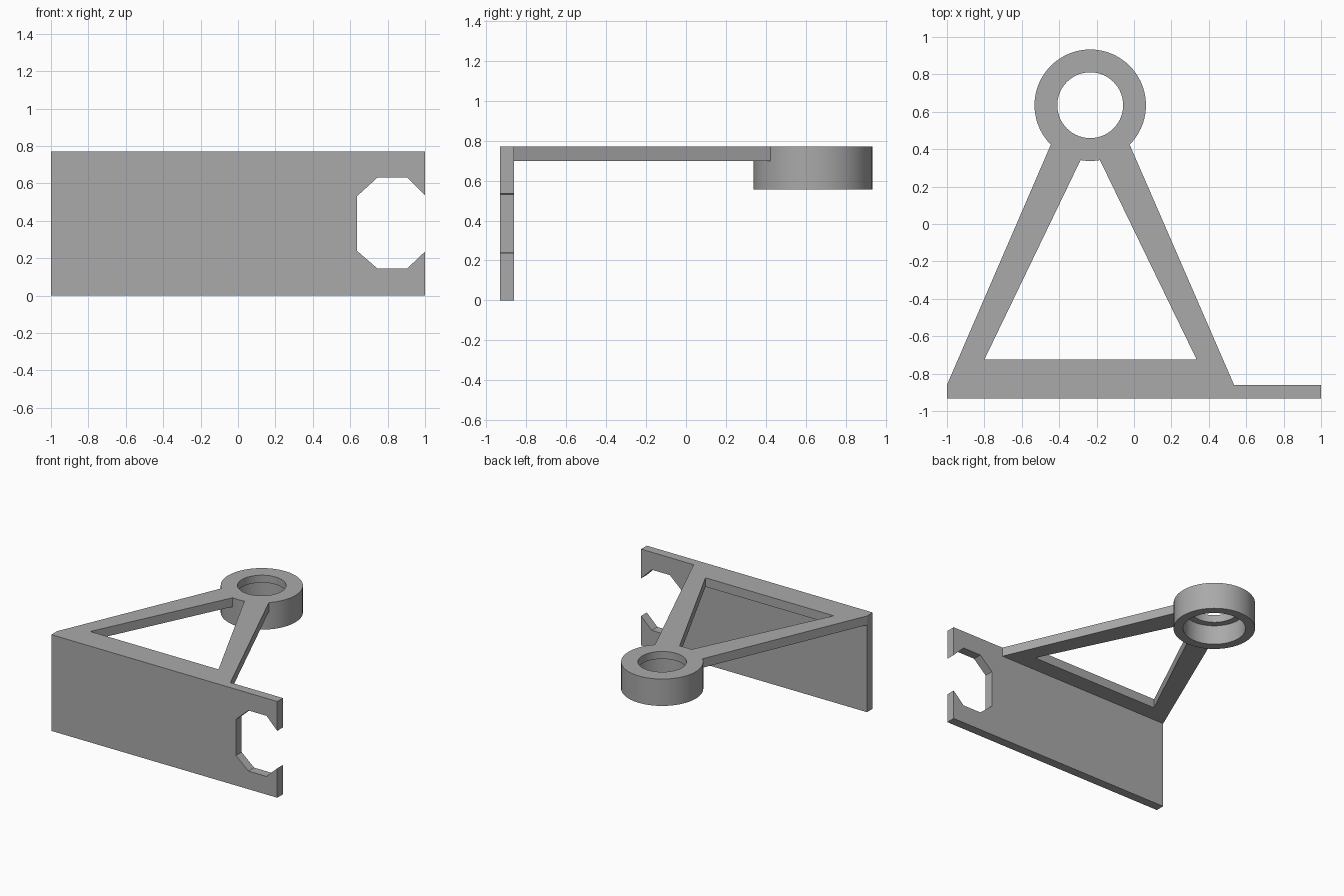
import bpy, bmesh
from math import cos, sin, radians, tau

if "Cube" in bpy.data.objects:
    bpy.data.objects.remove(bpy.data.objects["Cube"])

GREY = (0.4, 0.4, 0.4, 1)
mat = bpy.data.materials.new("plain grey")
mat.use_nodes = True
mat.diffuse_color = GREY
mat.node_tree.nodes["Principled BSDF"].inputs["Base Color"].default_value = GREY

TOP, PLATE = 0.77, 0.072
FRONT, BACK = -0.932, -0.86
CX, CY, R = -0.234, 0.635, 0.298


def finish(name, bm):
    bmesh.ops.recalc_face_normals(bm, faces=bm.faces)
    mesh = bpy.data.meshes.new(name)
    bm.to_mesh(mesh)
    bm.free()
    obj = bpy.data.objects.new(name, mesh)
    bpy.context.collection.objects.link(obj)
    mesh.materials.append(mat)
    return obj


def extrude_polygons(name, polygons, offset):
    """Extrude adjoining flat polygons into one solid."""
    bm = bmesh.new()
    for poly in polygons:
        bm.faces.new([bm.verts.new(p) for p in poly])
    bmesh.ops.remove_doubles(bm, verts=bm.verts, dist=1e-5)
    geom = bmesh.ops.extrude_face_region(bm, geom=bm.faces[:], use_keep_orig=True)["geom"]
    moved = [g for g in geom if isinstance(g, bmesh.types.BMVert)]
    bmesh.ops.translate(bm, verts=moved, vec=offset)
    return finish(name, bm)


# Upright panel with an open-sided octagonal notch
notch = [(1, 0.235), (0.905, 0.145), (0.745, 0.145), (0.635, 0.24),
         (0.635, 0.53), (0.745, 0.63), (0.905, 0.63), (1, 0.535)]
outline = [(-1, 0), (1, 0)] + notch + [(1, TOP), (-1, TOP)]
extrude_polygons("upright_panel", [[(x, FRONT, z) for x, z in outline]],
                 (0, BACK - FRONT, 0))


# Triangular frame: a base strip and two arms that end on the ring
def arc(start, stop):
    step = 5 if stop > start else -5
    return [(CX + R * cos(radians(a)), CY + R * sin(radians(a)))
            for a in range(start, stop + step, step)]


outer_l, outer_r = (-1, BACK), (0.535, BACK)
inner_l, inner_r = (-0.8, -0.725), (0.335, -0.725)
strips = [[outer_l, outer_r, inner_r, inner_l],
          [outer_l, inner_l] + arc(-100, -135),
          [inner_r, outer_r] + arc(-45, -80)]
extrude_polygons("triangular_frame",
                 [[(x, y, TOP - PLATE) for x, y in s] for s in strips],
                 (0, 0, PLATE))

# Ring with a narrow lip above a wider bore
SEGMENTS = 72
BOTTOM, LIP = 0.555, 0.71
profile = [(R, BOTTOM), (R, TOP), (0.176, TOP),
           (0.176, LIP), (0.228, LIP), (0.228, BOTTOM)]
bm = bmesh.new()
loops = [[bm.verts.new((CX + r * cos(tau * i / SEGMENTS),
                        CY + r * sin(tau * i / SEGMENTS), z))
          for i in range(SEGMENTS)] for r, z in profile]
for k, a in enumerate(loops):
    b = loops[(k + 1) % len(loops)]
    for i in range(SEGMENTS):
        j = (i + 1) % SEGMENTS
        bm.faces.new((a[i], a[j], b[j], b[i]))
ring = finish("socket_ring", bm)
bpy.context.view_layer.objects.active = ring
ring.select_set(True)
bpy.ops.object.shade_smooth_by_angle(angle=radians(30))
